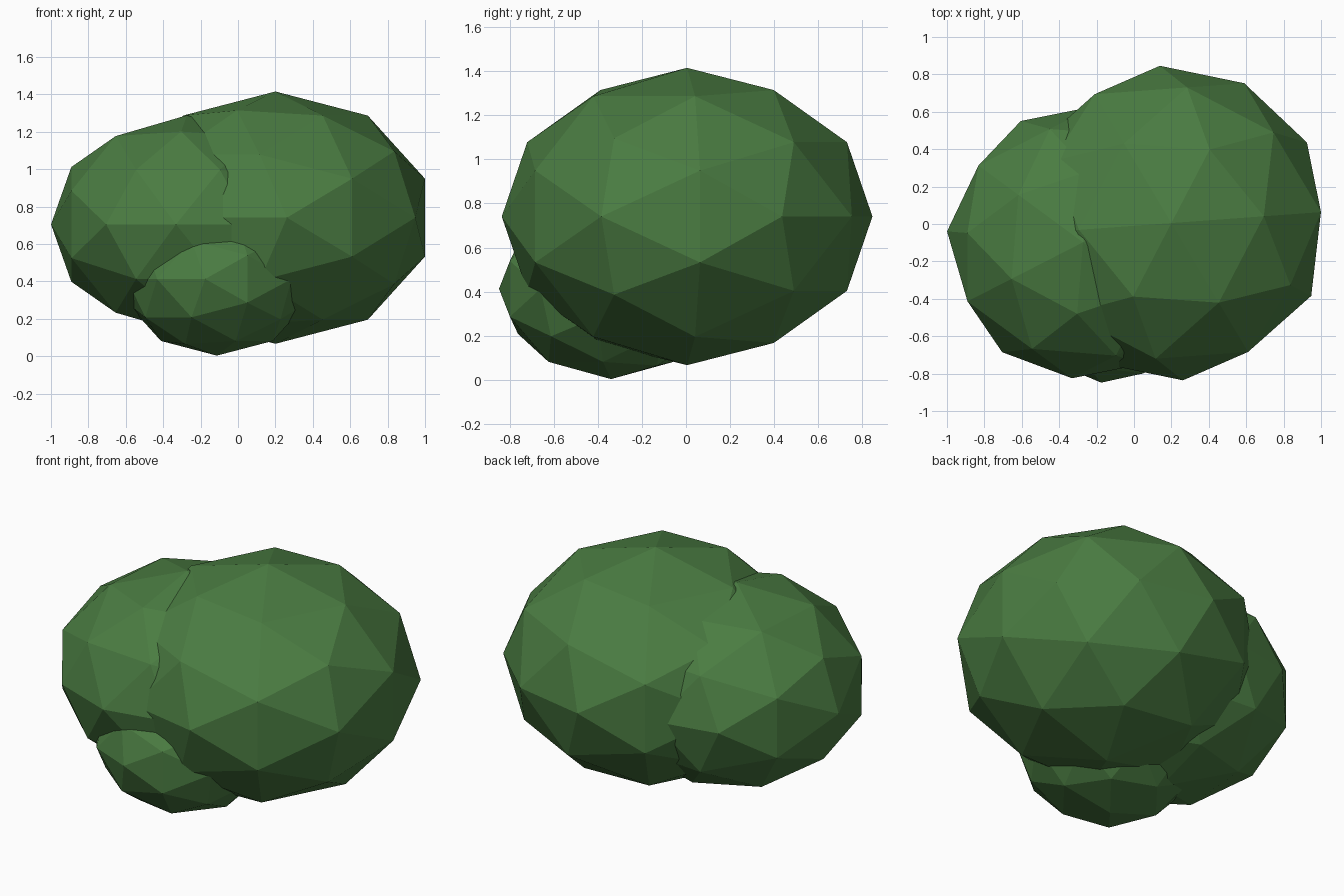
import bpy
import bmesh
from math import radians
from mathutils import Matrix

cube = bpy.data.objects.get("Cube")
if cube:
    bpy.data.objects.remove(cube, do_unlink=True)

# Single leaf colour
leaf_green = bpy.data.materials.new("leaf green")
leaf_green.use_nodes = True
colour = (0.069, 0.202, 0.054, 1)
leaf_green.diffuse_color = colour
leaf_green.node_tree.nodes["Principled BSDF"].inputs["Base Color"].default_value = colour

FLATTEN = 0.8  # every clump is squashed vertically


def clump(name, centre, radius, turn):
    """Low-poly ball laid on its side, squashed, then turned about z."""
    bm = bmesh.new()
    bmesh.ops.create_icosphere(bm, subdivisions=2, radius=radius)
    lay = Matrix.Rotation(radians(-90), 4, 'X')
    squash = Matrix.Diagonal((1, 1, FLATTEN, 1))
    spin = Matrix.Rotation(radians(turn), 4, 'Z')
    bm.transform(spin @ squash @ lay)
    mesh = bpy.data.meshes.new(name)
    bm.to_mesh(mesh)
    bm.free()
    mesh.materials.append(leaf_green)
    obj = bpy.data.objects.new(name, mesh)
    obj.location = centre
    bpy.context.collection.objects.link(obj)
    return obj


# Three overlapping clumps of foliage
clump("large_leaf_clump", (0.2, 0.005, 0.741), 0.843, 4.2)
clump("medium_leaf_clump", (-0.273, -0.098, 0.705), 0.729, 27.1)
clump("small_leaf_clump", (-0.113, -0.34, 0.413), 0.512, -7)
